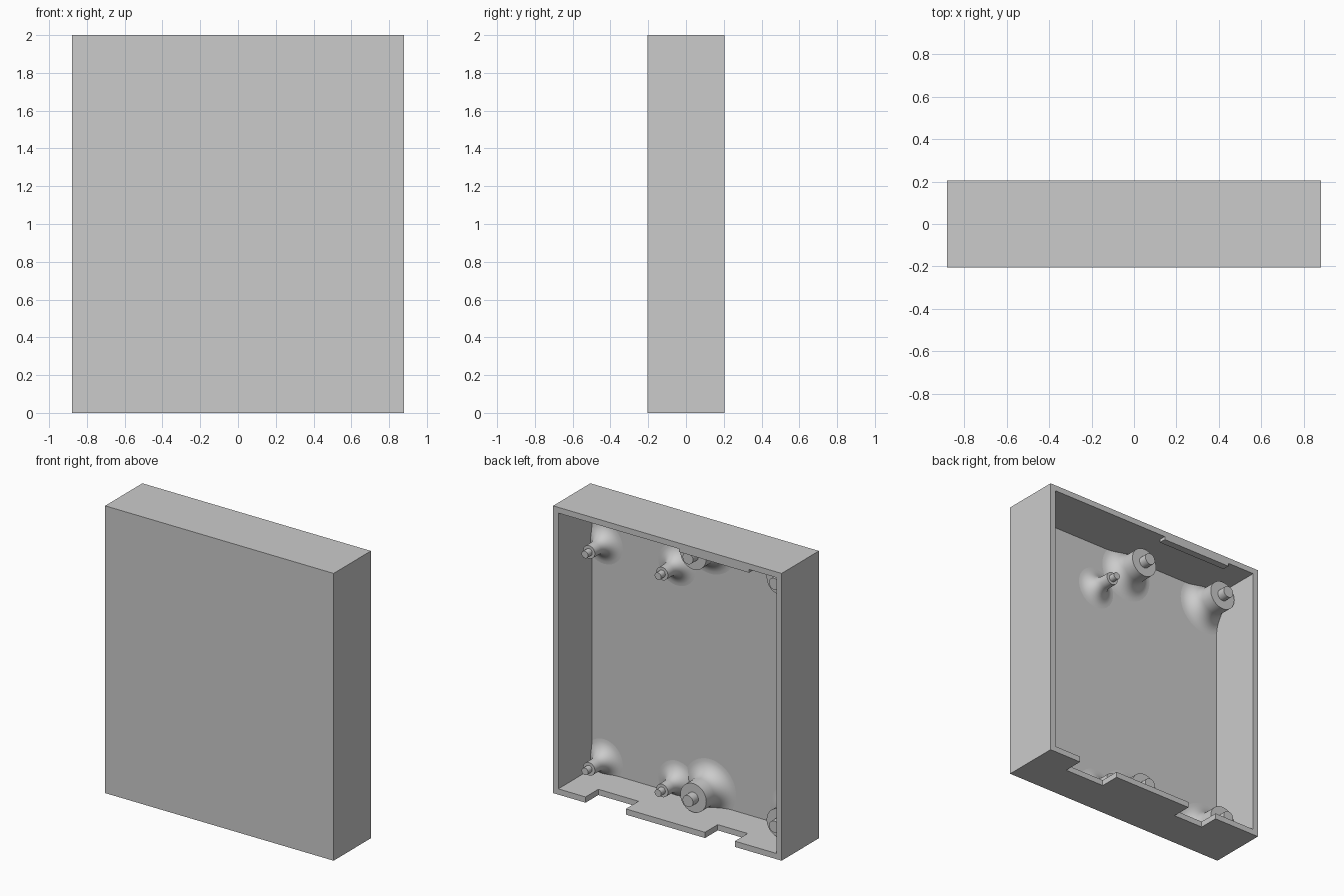
import bpy, bmesh, math
from mathutils import Vector

if "Cube" in bpy.data.objects:
    bpy.data.objects.remove(bpy.data.objects["Cube"])

W, D, H, T = 1.76, 0.41, 2.0, 0.04      # outer size and wall thickness
X, Y = W / 2, D / 2
FLOOR = -Y + T                          # inner face of the front panel

grey = bpy.data.materials.new("light grey plastic")
grey.diffuse_color = (0.6, 0.6, 0.6, 1)
grey.use_nodes = True
grey.node_tree.nodes["Principled BSDF"].inputs["Base Color"].default_value = grey.diffuse_color


def finish(name, bm):
    bmesh.ops.recalc_face_normals(bm, faces=bm.faces)
    me = bpy.data.meshes.new(name)
    bm.to_mesh(me)
    bm.free()
    me.materials.append(grey)
    ob = bpy.data.objects.new(name, me)
    bpy.context.collection.objects.link(ob)
    return ob


def box(name, x0, x1, y0, y1, z0, z1):
    bm = bmesh.new()
    bmesh.ops.create_cube(bm, size=1)
    for v in bm.verts:
        v.co = ((x0 + x1) / 2 + v.co.x * (x1 - x0),
                (y0 + y1) / 2 + v.co.y * (y1 - y0),
                (z0 + z1) / 2 + v.co.z * (z1 - z0))
    return finish(name, bm)


def cut(target, cutter):
    mod = target.modifiers.new("cut", "BOOLEAN")
    mod.operation, mod.solver, mod.object = "DIFFERENCE", "EXACT", cutter
    bpy.context.view_layer.objects.active = target
    bpy.ops.object.modifier_apply(modifier=mod.name)
    bpy.data.objects.remove(cutter, do_unlink=True)


# Open-backed case with two slots in the bottom wall
case = box("case", -X, X, -Y, Y, 0, H)
cut(case, box("cavity", -X + T, X - T, FLOOR, Y + 0.1, T, H - T))
for x0, x1 in ((0.32, 0.63), (-0.52, -0.29)):
    cut(case, box("slot", x0, x1, Y - 0.14, Y + 0.1, -0.1, T + 0.05))

# Snap lip under the top wall
box("snap_lip", -0.63, -0.09, Y - 0.05, Y, H - T - 0.022, H - T + 0.01)


def post(name, x, z, body_r, pin_r, body_end, tip, fillet=0.1, steps=8, sides=40):
    """Stepped pin along y with a concave fillet at its base."""
    prof = [(body_r + fillet, FLOOR - 0.01)]
    for i in range(steps + 1):
        a = math.pi / 2 * i / steps
        prof.append((body_r + fillet * (1 - math.sin(a)),
                     FLOOR + fillet * (1 - math.cos(a))))
    prof += [(body_r, body_end), (pin_r, body_end), (pin_r, tip)]
    bm = bmesh.new()
    rings = []
    for r, y in prof:
        rings.append([bm.verts.new((x + r * math.cos(2 * math.pi * k / sides), y,
                                    z + r * math.sin(2 * math.pi * k / sides)))
                      for k in range(sides)])
    for a, b in zip(rings, rings[1:]):
        for k in range(sides):
            n = (k + 1) % sides
            bm.faces.new((a[k], a[n], b[n], b[k]))
    bm.faces.new(rings[-1])
    bm.faces.new(rings[0])
    # Trim the fillet inside the surrounding walls
    h = T / 2
    for co, no in (((X - h, 0, 0), (1, 0, 0)), ((h - X, 0, 0), (-1, 0, 0)),
                   ((0, 0, H - h), (0, 0, 1)), ((0, 0, h), (0, 0, -1))):
        bmesh.ops.bisect_plane(bm, geom=bm.verts[:] + bm.edges[:] + bm.faces[:],
                               plane_co=Vector(co), plane_no=Vector(no),
                               clear_outer=True)
    ob = finish(name, bm)
    bpy.ops.object.select_all(action="DESELECT")
    ob.select_set(True)
    bpy.context.view_layer.objects.active = ob
    bpy.ops.object.shade_smooth_by_angle(angle=math.radians(35))


# Slim locating pins and thick mounting posts
for x in (0.747, 0.184):
    for z in (0.125, 1.635):
        post("locating_pin", x, z, 0.045, 0.025, 0.0, 0.046)
for x in (-0.07, -0.735):
    for z in (0.15, 1.84):
        post("mounting_post", x, z, 0.1, 0.04, 0.02, 0.08)
